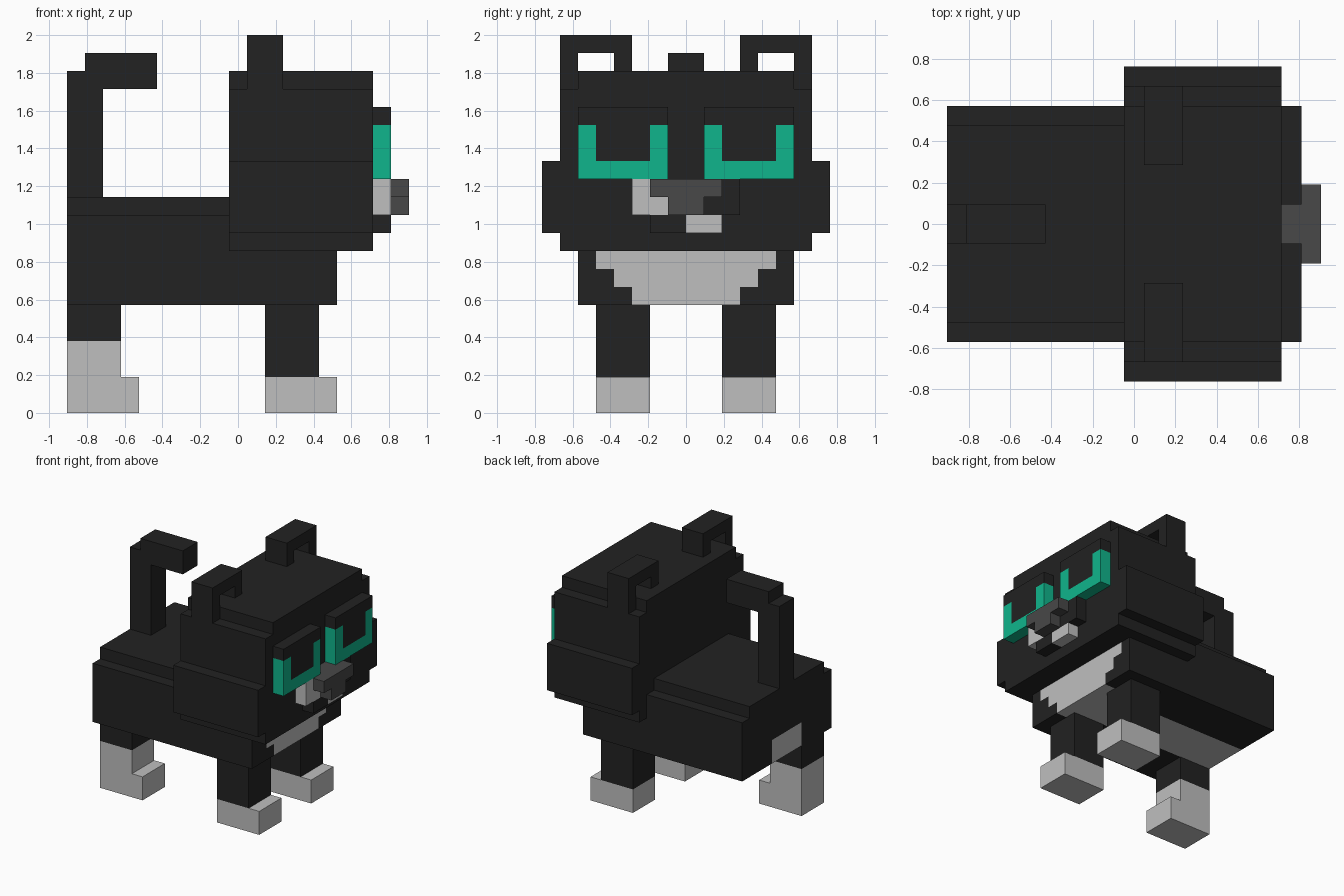
import bpy, bmesh
from mathutils import Vector

cube = bpy.data.objects.get("Cube")
if cube:
    bpy.data.objects.remove(cube, do_unlink=True)

U = 2 / 21  # size of one block; all coordinates below are in blocks


def material(name, rgb):
    m = bpy.data.materials.new(name)
    m.use_nodes = True
    m.diffuse_color = (*rgb, 1)
    bsdf = m.node_tree.nodes["Principled BSDF"]
    bsdf.inputs["Base Color"].default_value = (*rgb, 1)
    bsdf.inputs["Roughness"].default_value = 0.9
    return m


BLACK, WHITE, GREY, TEAL = range(4)
MATS = [material("black fur", (0.016, 0.016, 0.016)),
        material("pale grey fur", (0.52, 0.52, 0.52)),
        material("nose grey", (0.065, 0.065, 0.065)),
        material("teal eye", (0.005, 0.462, 0.262))]


def prism(name, axis, profile, lo, hi, colour=BLACK, cuts=(), rule=None):
    """Extrude a profile along x (points are y, z) or y (points are x, z).
    cuts: (axis index, position) planes; rule: colour from a point just inside a face."""
    def at(a, b, t):
        return Vector((t, a, b) if axis == "x" else (a, t, b))
    bm = bmesh.new()
    face = bm.faces.new([bm.verts.new(at(a, b, lo)) for a, b in profile])
    ext = bmesh.ops.extrude_face_region(bm, geom=[face])
    moved = [g for g in ext["geom"] if isinstance(g, bmesh.types.BMVert)]
    bmesh.ops.translate(bm, verts=moved, vec=at(0, 0, hi - lo))
    for i, pos in cuts:
        n = Vector((0, 0, 0))
        n[i] = 1
        bmesh.ops.bisect_plane(bm, geom=bm.verts[:] + bm.edges[:] + bm.faces[:],
                               plane_co=n * pos, plane_no=n, dist=1e-4)
    bmesh.ops.recalc_face_normals(bm, faces=bm.faces)
    bm.normal_update()
    for f in bm.faces:
        f.material_index = rule(f.calc_center_median() - f.normal * 0.3) if rule else colour
    bmesh.ops.scale(bm, verts=bm.verts, vec=(U, U, U))
    me = bpy.data.meshes.new(name)
    bm.to_mesh(me)
    bm.free()
    for m in MATS:
        me.materials.append(m)
    ob = bpy.data.objects.new(name, me)
    bpy.context.collection.objects.link(ob)
    return ob


def rect(a0, a1, b0, b1):
    return [(a0, b0), (a1, b0), (a1, b1), (a0, b1)]


def mirrored(half):
    """Close a right-hand half profile across y = 0."""
    return half + [(-a, b) for a, b in reversed(half)]


# Torso with pale stepped chest, belly stripe and rump patch
def torso_colour(p):
    y = abs(p.y)
    if p.x > 4.5 and p.z < 9 and y < 3 + int(p.z - 6):
        return WHITE
    if y < 2 and (p.z < 7 or (p.x < -8.5 and p.z < 8)):
        return WHITE
    return BLACK


torso_cuts = [(1, s * k) for k in (2, 3, 4, 5) for s in (-1, 1)]
torso_cuts += [(2, 7), (2, 8), (2, 9), (0, 4.5)]
prism("torso", "x", rect(-6, 6, 6, 11), -9.5, 5.5, cuts=torso_cuts, rule=torso_colour)
prism("back_ridge", "x", rect(-5, 5, 11, 12), -9.5, -0.5)

# Hooked tail
prism("tail", "y", [(-9.5, 12), (-7.5, 12), (-7.5, 18), (-4.5, 18), (-4.5, 20),
                    (-8.5, 20), (-8.5, 19), (-9.5, 19)], -1, 1)

# Head with cheek bands and stepped crown
prism("head", "x", mirrored([(7, 9), (7, 10), (8, 10), (8, 14), (7, 14),
                             (7, 18), (6, 18), (6, 19)]), -0.5, 7.5)


# Eyes: teal U shape around a black lid
def eye_colour(p):
    y = abs(p.y)
    if p.z < 14 or (p.z < 16 and (y < 2 or y > 5)):
        return TEAL
    return BLACK


EAR = [(7, 18), (7, 21), (3, 21), (3, 19), (4, 19), (4, 20), (6, 20), (6, 18)]
for side, s in (("left", 1), ("right", -1)):
    # Open arch ears
    prism(side + "_ear", "x", [(s * a, b) for a, b in EAR], 0.5, 2.5)
    prism(side + "_eye", "x", [(s * a, b) for a, b in rect(1, 6, 13, 17)], 7.5, 8.5,
          cuts=[(1, s * 2), (1, s * 5), (2, 14), (2, 16)], rule=eye_colour)
    # Front legs
    y0, y1 = sorted((s * 2, s * 5))
    prism(side + "_front_leg", "y", rect(1.5, 4.5, 2, 6), y0, y1)
    prism(side + "_front_paw", "y", rect(1.5, 5.5, 0, 2), y0, y1, WHITE)

# Single rear leg with a tall pale sock
prism("rear_leg", "y", [(-9.5, 0), (-5.5, 0), (-5.5, 2), (-6.5, 2), (-6.5, 6), (-9.5, 6)],
      -5, -2, cuts=[(2, 4)], rule=lambda p: WHITE if p.z < 4 else BLACK)


# Muzzle with patchy markings, chin and nose
def muzzle_colour(p):
    if abs(p.y) < 1:
        return GREY
    return WHITE if p.y < 0 else BLACK


prism("muzzle", "x", rect(-3, 3, 11, 13), 7.5, 8.5,
      cuts=[(1, -1), (1, 1)], rule=muzzle_colour)
prism("chin", "x", rect(-2, 2, 10, 11), 7.5, 8.5,
      cuts=[(1, 0)], rule=lambda p: WHITE if p.y > 0 else BLACK)
prism("nose", "x", mirrored([(1, 11), (1, 12), (2, 12), (2, 13)]), 8.5, 9.5, GREY)
